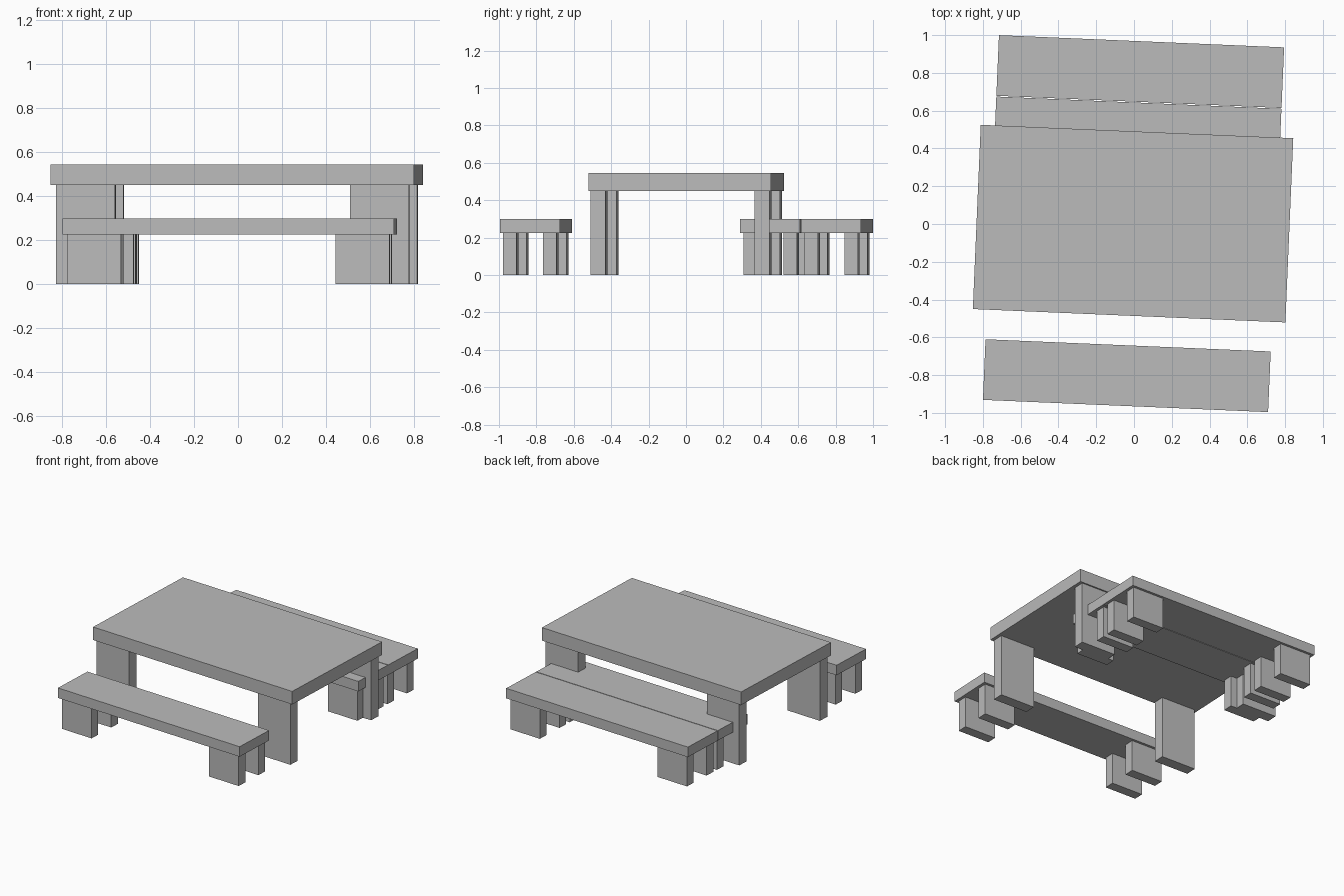
import bpy
from math import radians
from mathutils import Matrix, Vector

cube = bpy.data.objects.get("Cube")
if cube:
    bpy.data.objects.remove(cube)

# One plain grey for the whole set
grey = bpy.data.materials.new("plain grey")
grey.use_nodes = True
grey.diffuse_color = (0.5, 0.5, 0.5, 1)
grey.node_tree.nodes["Principled BSDF"].inputs["Base Color"].default_value = (0.5, 0.5, 0.5, 1)

TURN = Matrix.Rotation(radians(-2.45), 4, "Z")


def box(name, origin, offset, size, bottom):
    """Box offset from a furniture centre, in the turned frame of the set."""
    spot = Vector((*origin, bottom + size[2] / 2)) + TURN @ Vector((*offset, 0))
    bpy.ops.mesh.primitive_cube_add(size=1)
    obj = bpy.context.object
    obj.name = name
    obj.data.transform(Matrix.Diagonal((*size, 1)))
    obj.matrix_world = Matrix.Translation(spot) @ TURN
    obj.data.materials.append(grey)


def furniture(name, origin, slab, leg, spread, leg_height):
    """Slab on four plank legs."""
    box(name + "_top", origin, (0, 0), slab, leg_height)
    for side, sx in (("left", 1), ("right", -1)):
        for end, sy in (("front", -1), ("back", 1)):
            box(f"{name}_{end}_{side}_leg", origin, (sx * spread[0], sy * spread[1]),
                (*leg, leg_height), 0)


# Table
furniture("table", (-0.005, 0.002), (1.656, 0.976, 0.095), (0.27, 0.08), (0.67, 0.438), 0.45)

# One bench in front, two side by side behind
benches = {
    "front_bench": (-0.038, -0.803),
    "inner_back_bench": (0.019, 0.482),
    "outer_back_bench": (0.033, 0.807),
}
for name, origin in benches.items():
    furniture(name, origin, (1.511, 0.321, 0.073), (0.245, 0.072), (0.612, 0.107), 0.226)
